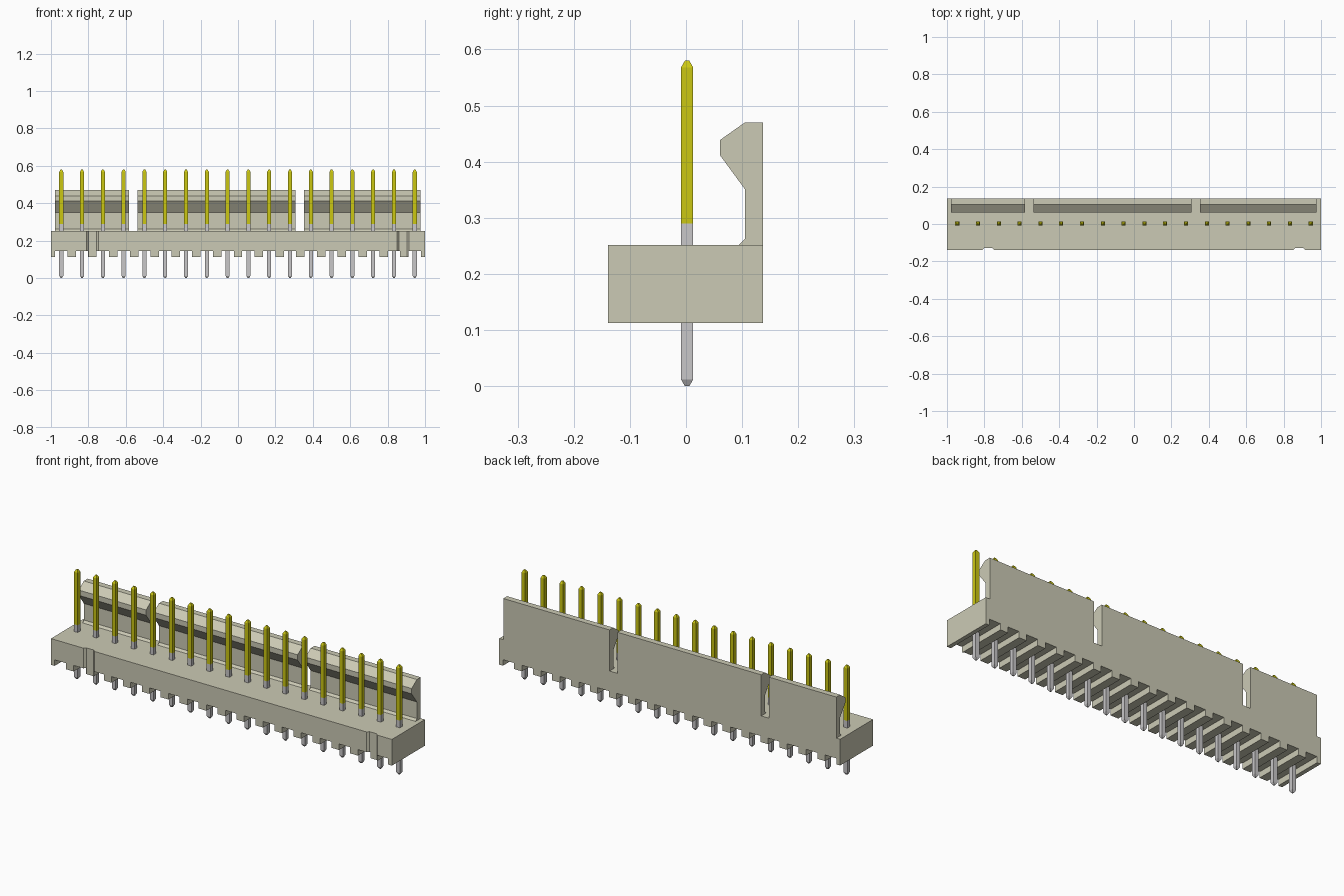
import bpy, bmesh
from mathutils import Vector

if "Cube" in bpy.data.objects:
    bpy.data.objects.remove(bpy.data.objects["Cube"], do_unlink=True)


def material(name, rgb):
    m = bpy.data.materials.new(name)
    m.use_nodes = True
    m.diffuse_color = (*rgb, 1)
    m.node_tree.nodes["Principled BSDF"].inputs["Base Color"].default_value = (*rgb, 1)
    return m


BEIGE = material("beige plastic", (0.60, 0.59, 0.46))
SILVER = material("tin grey", (0.58, 0.57, 0.58))
GOLD = material("gold yellow", (0.60, 0.57, 0.006))


def finish(name, bm, *mats):
    bmesh.ops.recalc_face_normals(bm, faces=bm.faces)
    mesh = bpy.data.meshes.new(name)
    bm.to_mesh(mesh)
    bm.free()
    for m in mats:
        mesh.materials.append(m)
    ob = bpy.data.objects.new(name, mesh)
    bpy.context.collection.objects.link(ob)
    return ob


def prism(name, points, direction, mat):
    """Extrude a flat outline along a direction."""
    bm = bmesh.new()
    face = bm.faces.new([bm.verts.new(p) for p in points])
    new = bmesh.ops.extrude_face_region(bm, geom=[face])["geom"]
    verts = [v for v in new if isinstance(v, bmesh.types.BMVert)]
    bmesh.ops.translate(bm, verts=verts, vec=Vector(direction))
    return finish(name, bm, mat)


COUNT, FIRST = 18, -0.945
PITCH = -2 * FIRST / (COUNT - 1)
pin_xs = [FIRST + i * PITCH for i in range(COUNT)]
FRONT, BACK = -0.139, 0.137
BOTTOM, CEILING, TOP = 0.113, 0.145, 0.252

# Housing with a cross channel under every pin
outline = [(1, TOP), (-1, TOP), (-1, BOTTOM)]
for x in pin_xs:
    a, b = x - 0.033, x + 0.033
    outline += [(a, BOTTOM), (a, CEILING), (b, CEILING), (b, BOTTOM)]
outline.append((1, BOTTOM))
housing = prism("housing", [(x, FRONT, z) for x, z in outline],
                (0, BACK - FRONT, 0), BEIGE)

# Two shallow keying grooves on the front
for side, x in (("right", -0.778), ("left", 0.883)):
    groove = [(x - 0.034, FRONT - 0.002), (x - 0.021, FRONT + 0.011),
              (x + 0.021, FRONT + 0.011), (x + 0.034, FRONT - 0.002)]
    cutter = prism(side + "_groove_cutter", [(px, py, 0.05) for px, py in groove],
                   (0, 0, 0.3), BEIGE)
    cutter.hide_render = True
    cutter.hide_set(True)
    cutter.display_type = 'WIRE'
    mod = housing.modifiers.new(side + " groove", 'BOOLEAN')
    mod.operation = 'DIFFERENCE'
    mod.solver = 'EXACT'
    mod.object = cutter

# Latch wall in three lengths, with a hooked lip and a fillet at the base
latch = [(BACK, TOP), (BACK, 0.47), (0.105, 0.47), (0.061, 0.439),
         (0.061, 0.411), (0.105, 0.351), (0.105, 0.263), (0.094, TOP)]
for name, x0, x1 in (("right", -0.978, -0.582), ("middle", -0.537, 0.307),
                     ("left", 0.353, 0.976)):
    prism(name + "_latch_wall", [(x0, y, z) for y, z in latch], (x1 - x0, 0, 0), BEIGE)

# Square pins with tapered ends, gold above and grey below
LEVELS = ((0, 0.004), (0.012, 0.0108), (0.29, 0.0108), (0.568, 0.0108), (0.58, 0.004))
for i, x in enumerate(pin_xs):
    bm = bmesh.new()
    rings = [[bm.verts.new((x + sx * r, 0.002 + sy * r, z))
              for sx, sy in ((-1, -1), (1, -1), (1, 1), (-1, 1))] for z, r in LEVELS]
    bm.faces.new(rings[0][::-1])
    bm.faces.new(rings[-1])
    for low, high in zip(rings, rings[1:]):
        for k in range(4):
            n = (k + 1) % 4
            bm.faces.new((low[k], low[n], high[n], high[k]))
    for f in bm.faces:
        f.material_index = int(f.calc_center_median().z > 0.29)
    finish(f"pin_{i + 1}", bm, SILVER, GOLD)
